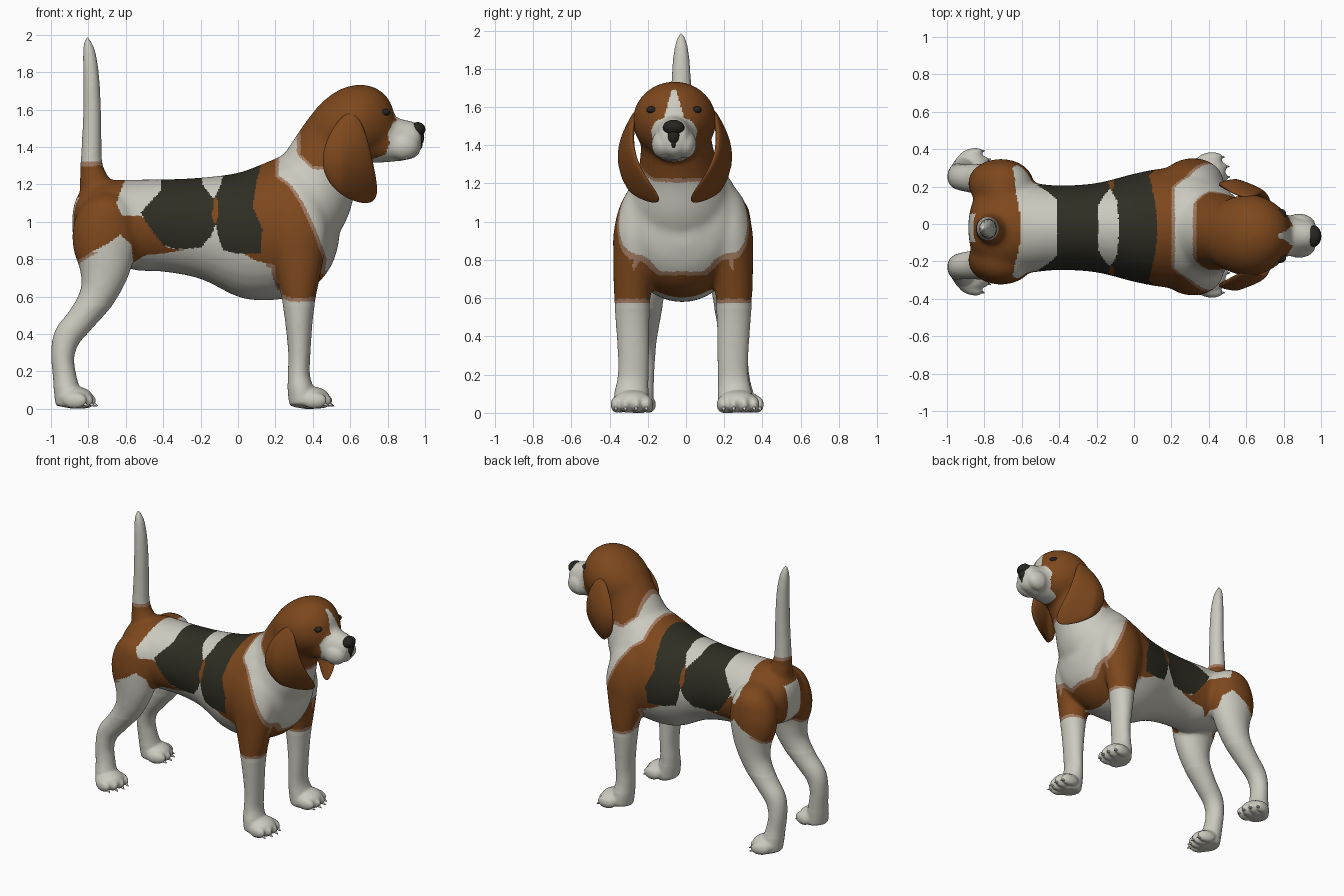
import bpy, bmesh, math
from mathutils import Vector, Matrix

if "Cube" in bpy.data.objects:
    bpy.data.objects.remove(bpy.data.objects["Cube"])

COLORS = {"white_fur": (0.60, 0.59, 0.52), "brown_fur": (0.205, 0.064, 0.012),
          "tan_edge": (0.36, 0.20, 0.125), "black_fur": (0.028, 0.027, 0.017),
          "nose_black": (0.02, 0.018, 0.014)}
MATS = []
for n, c in COLORS.items():
    m = bpy.data.materials.new(n)
    m.diffuse_color = (*c, 1)
    m.use_nodes = True
    m.node_tree.nodes["Principled BSDF"].inputs["Base Color"].default_value = m.diffuse_color
    MATS.append(m)
WHITE, BROWN, TAN, BLACK, NOSE = range(5)


def make(name, bm, mats):
    bmesh.ops.recalc_face_normals(bm, faces=bm.faces[:])
    for f in bm.faces:
        f.smooth = True
    me = bpy.data.meshes.new(name)
    bm.to_mesh(me)
    bm.free()
    for i in mats:
        me.materials.append(MATS[i])
    ob = bpy.data.objects.new(name, me)
    bpy.context.collection.objects.link(ob)
    return ob


def tube(bm, rows, steps=5, n=28, axis=None):
    """Loft of ellipses; rows are (x, y, z, side radius, in-plane radius).
    With an axis all rings stay square to it, otherwise they follow the path."""
    pts = []
    for i in range(len(rows) - 1):
        p0, p1 = rows[max(i - 1, 0)], rows[i]
        p2, p3 = rows[i + 1], rows[min(i + 2, len(rows) - 1)]
        for k in range(steps):
            t = k / steps
            pts.append([0.5 * (2 * b + (c - a) * t + (2 * a - 5 * b + 4 * c - d) * t * t
                               + (3 * b - a - 3 * c + d) * t ** 3)
                        for a, b, c, d in zip(p0, p1, p2, p3)])
    pts.append(list(rows[-1]))
    rings = []
    for i, p in enumerate(pts):
        T = axis or (Vector(pts[min(i + 1, len(pts) - 1)][:3]) - Vector(pts[max(i - 1, 0)][:3])).normalized()
        Y = Vector((0, 1, 0))
        S = (Y - T * Y.dot(T)).normalized()
        U = S.cross(T)
        rings.append([bm.verts.new(Vector(p[:3]) + S * p[3] * math.cos(a) + U * p[4] * math.sin(a))
                      for a in (2 * math.pi * k / n for k in range(n))])
    for r, q in zip(rings, rings[1:]):
        for k in range(n):
            bm.faces.new((r[k], r[(k + 1) % n], q[(k + 1) % n], q[k]))
    bm.faces.new(rings[0][::-1])
    bm.faces.new(rings[-1])


def ball(bm, c, r, yaw=0.0):
    M = Matrix.Translation(c) @ Matrix.Rotation(yaw, 4, 'Z') @ Matrix.Diagonal((*r, 1))
    bmesh.ops.create_icosphere(bm, subdivisions=3, radius=1, matrix=M)


X = Vector((1, 0, 0))
bm = bmesh.new()
claws = bmesh.new()
# torso
tube(bm, [(x, -0.02, z, a, b) for x, z, a, b in [
    (-0.885, .99, .05, .06), (-0.85, 1.0, .16, .15), (-0.72, 1.005, .245, .21),
    (-0.55, .983, .24, .243), (-0.4, .98, .227, .248), (-0.2, .965, .24, .272),
    (0, .93, .29, .333), (.15, .948, .318, .37), (.3, .985, .322, .385),
    (.42, .985, .29, .32), (.50, .985, .21, .22), (.54, .985, .08, .1)]], axis=X)
# neck
tube(bm, [(.26, -.03, 1.0, .28, .26), (.36, -.03, 1.12, .265, .25), (.44, -.04, 1.27, .212, .215),
          (.51, -.05, 1.4, .187, .2), (.57, -.06, 1.5, .18, .18), (.6, -.06, 1.55, .1, .1)])
# skull and muzzle
tube(bm, [(x, -.06, z, a, b) for x, z, a, b in [
    (.37, 1.47, .05, .05), (.42, 1.48, .14, .13), (.52, 1.505, .2, .19), (.62, 1.53, .22, .202),
    (.71, 1.535, .197, .192), (.78, 1.53, .15, .157), (.82, 1.52, .105, .11), (.84, 1.51, .05, .05)]], axis=X)
tube(bm, [(x, -.063, z, a, b) for x, z, a, b in [
    (.66, 1.42, .14, .105), (.8, 1.44, .115, .124), (.88, 1.437, .095, .11),
    (.94, 1.437, .082, .095), (.97, 1.437, .06, .068), (.98, 1.437, .025, .03)]], axis=X)
for s in (-1, 1):  # lips
    ball(bm, (.88, -.063 + s * .058, 1.405), (.09, .06, .075))
# tail
tube(bm, [(x, -.025, z, a, b) for x, z, a, b in [
    (-.74, 1.08, .07, .07), (-.765, 1.2, .08, .085), (-.783, 1.3, .064, .06), (-.782, 1.45, .058, .052),
    (-.78, 1.6, .055, .048), (-.785, 1.78, .05, .043), (-.795, 1.9, .038, .035),
    (-.804, 1.96, .023, .021), (-.807, 1.992, .006, .006)]])

FRONT = [(.25, .13, 1.22, .04, .06), (.28, .2, 1.1, .11, .15), (.31, .238, .95, .125, .17),
         (.32, .255, .8, .112, .14), (.324, .265, .65, .1, .105), (.325, .265, .5, .09, .078),
         (.328, .26, .3, .082, .06), (.325, .262, .18, .082, .06), (.335, .27, .1, .09, .07),
         (.35, .273, .03, .09, .075), (.35, .275, .008, .07, .06)]
HIND = [(-.70, .1, 1.14, .04, .06), (-.70, .165, 1.05, .14, .15), (-.71, .2, .95, .135, .175),
        (-.713, .21, .86, .125, .17), (-.713, .215, .75, .112, .14), (-.745, .22, .62, .097, .102),
        (-.83, .228, .49, .082, .079), (-.913, .236, .385, .072, .074), (-.937, .243, .28, .07, .062),
        (-.928, .25, .18, .072, .063), (-.915, .26, .1, .08, .07), (-.9, .268, .03, .085, .075),
        (-.9, .268, .008, .07, .06)]
for s in (-1, 1):
    for rows, cy, foot, yaw in ((FRONT, -.015, (.40, .276), .08), (HIND, .012, (-.865, .278), .28)):
        # leg
        tube(bm, [(x, cy + s * d, z, a, b) for x, d, z, a, b in rows])
        # paw, toes and claws
        c = Vector((foot[0], (cy if foot[0] < 0 else -.005) + s * foot[1], .05))
        R = Matrix.Rotation(s * yaw, 3, 'Z')
        ball(bm, c + R @ Vector((-.01, 0, .01)), (.1, .1, .06), s * yaw)
        for d, fx in ((-.08, .015), (-.028, .035), (.028, .035), (.08, .015)):
            ball(bm, c + R @ Vector((fx, d, -.006)), (.068, .032, .044), s * yaw)
            M = Matrix.Translation(c + R @ Vector((fx + .06, d, -.028))) @ R.to_4x4() \
                @ Matrix.Rotation(math.radians(115), 4, 'Y')
            bmesh.ops.create_cone(claws, cap_ends=True, segments=8, radius1=.013, radius2=.003,
                                  depth=.035, matrix=M)
make("claws", claws, [WHITE])

# fuse the parts into one skin, then relax it
src = make("body_parts", bm, [WHITE])
mod = src.modifiers.new("fuse", 'REMESH')
mod.mode = 'VOXEL'
mod.voxel_size = 0.0085
skin = bpy.data.meshes.new_from_object(src.evaluated_get(bpy.context.evaluated_depsgraph_get()))
bpy.data.objects.remove(src)
bm = bmesh.new()
bm.from_mesh(skin)
body_verts = [v for v in bm.verts if v.co.z > .13 and v.co.x < .86]
trunk = [v for v in body_verts if v.co.z > .55 and (v.co.z < 1.28 or v.co.x > 0)]
for verts, times in ((bm.verts[:], 3), (body_verts, 8), (trunk, 25)):
    for _ in range(times):
        bmesh.ops.smooth_vert(bm, verts=verts, factor=0.5, use_axis_x=True, use_axis_y=True, use_axis_z=True)
for v in bm.verts:
    v.co.z = max(v.co.z, 0)

# coat pattern, outlined in the side view
SADDLE = [(-.41, 1.4), (-.41, 1.17), (-.52, 1.05), (-.48, .98), (-.4, .875), (-.33, .855), (-.2, .86),
          (-.14, .93), (-.12, .99), (-.10, .9), (-.08, .85), (0, .83), (.12, .83), (.13, .96),
          (.08, 1.08), (.1, 1.22), (.15, 1.4)]
GAP = [(-.21, 1.4), (-.19, 1.2), (-.13, 1.12), (-.09, 1.2), (-.06, 1.4)]
STREAK = [(-.125, 1.14), (-.14, 1.03), (-.12, .98), (-.105, 1.03), (-.11, 1.12)]
SHOULDER = [(0, .845), (.1, .79), (.2, .77), (.2, .72), (.24, .61), (.29, .59), (.6, .605), (.6, .715),
            (.44, .72), (.455, .8), (.4, .95), (.33, 1.1), (.27, 1.19), (.2, 1.24), (.2, 1.5),
            (.1, 1.5), (.05, 1.2), (0, 1)]
RUMP = [(-.6, 1.24), (-.65, 1.1), (-.62, 1.03), (-.52, 1.03), (-.44, .95), (-.38, .86), (-.28, .85),
        (-.4, .83), (-.5, .82), (-.56, .78), (-.57, .88), (-.63, .93), (-.7, .88), (-.78, .84),
        (-.86, .79), (-1, .79), (-1, 1.3), (-.7, 1.3), (-.68, 1.24)]
HEAD = [(.33, 1.8), (.335, 1.36), (.4, 1.3), (.5, 1.3), (.6, 1.23), (.72, 1.22), (.72, 1.335),
        (.79, 1.36), (.81, 1.42), (.8, 1.47), (.83, 1.53), (.9, 1.575), (.95, 1.8)]


def inside(poly, x, z):
    hit = False
    for (x1, z1), (x2, z2) in zip(poly, poly[1:] + poly[:1]):
        if (z1 > z) != (z2 > z) and x < x1 + (z - z1) * (x2 - x1) / (z2 - z1):
            hit = not hit
    return hit


def brown(x, z):
    return inside(HEAD if x > .33 and z > 1.19 else SHOULDER if x > -.02 else RUMP, x, z)


def coat(p, nrm):
    x, y, z = p
    if x < -.8 and abs(y + .02) < .075 and z < 1.13:      # strip under the tail
        return WHITE
    if x > .72 and abs(y + .063) < .012 + .27 * (1.69 - z) and 1.5 < z < 1.69:   # blaze
        return WHITE
    if nrm.z < -.75 and -.6 < x < .3 and z < .66 and abs(y + .02) < .16:      # belly
        return WHITE
    if inside(STREAK, x, z):
        return BROWN
    if inside(GAP, x, z):
        return WHITE
    if inside(SADDLE, x, z):
        return BLACK
    if brown(x, z):
        return BROWN
    edge = (x > .15 and not x > .7) or (x < -.6 and (z > 1.25 or z < .84))
    if edge and any(brown(x + a, z + b) for a, b in ((.02, 0), (-.02, 0), (0, .02), (0, -.02))):
        return TAN
    return WHITE


bm.normal_update()
for f in bm.faces:
    f.material_index = coat(f.calc_center_median(), f.normal)
make("body", bm, [WHITE, BROWN, TAN, BLACK])

# ears: flattened balls bent into hanging flaps that curl inward at the front
for s, name in ((-1, "right_ear"), (1, "left_ear")):
    bm = bmesh.new()
    bmesh.ops.create_uvsphere(bm, u_segments=40, v_segments=32, radius=1)
    for v in bm.verts:
        a, b, c = v.co
        t = (1 - c) / 2
        x = .6 + .08 * t ** 4 - .02 * math.sin(math.pi * t) + a * .15 * (.65 + .45 * t)
        y = .205 + .065 * math.sin(math.pi * t) + .03 * b - .75 * max(0, x - .55) * t
        v.co = (x, -.058 + s * y, 1.34 + .24 * c)
    make(name, bm, [BROWN])

# nose, tapering down to the lip
bm = bmesh.new()
ball(bm, (.96, -.065, 1.493), (.042, .057, .04))
ball(bm, (.958, -.065, 1.45), (.038, .036, .05))
ball(bm, (.955, -.065, 1.415), (.032, .018, .04))
make("nose", bm, [NOSE])

# eyes
for s, name in ((-1, "right_eye"), (1, "left_eye")):
    bm = bmesh.new()
    ball(bm, (.782, -.063 + s * .112, 1.585), (.03, .034, .02), -s * .6)
    make(name, bm, [NOSE])
